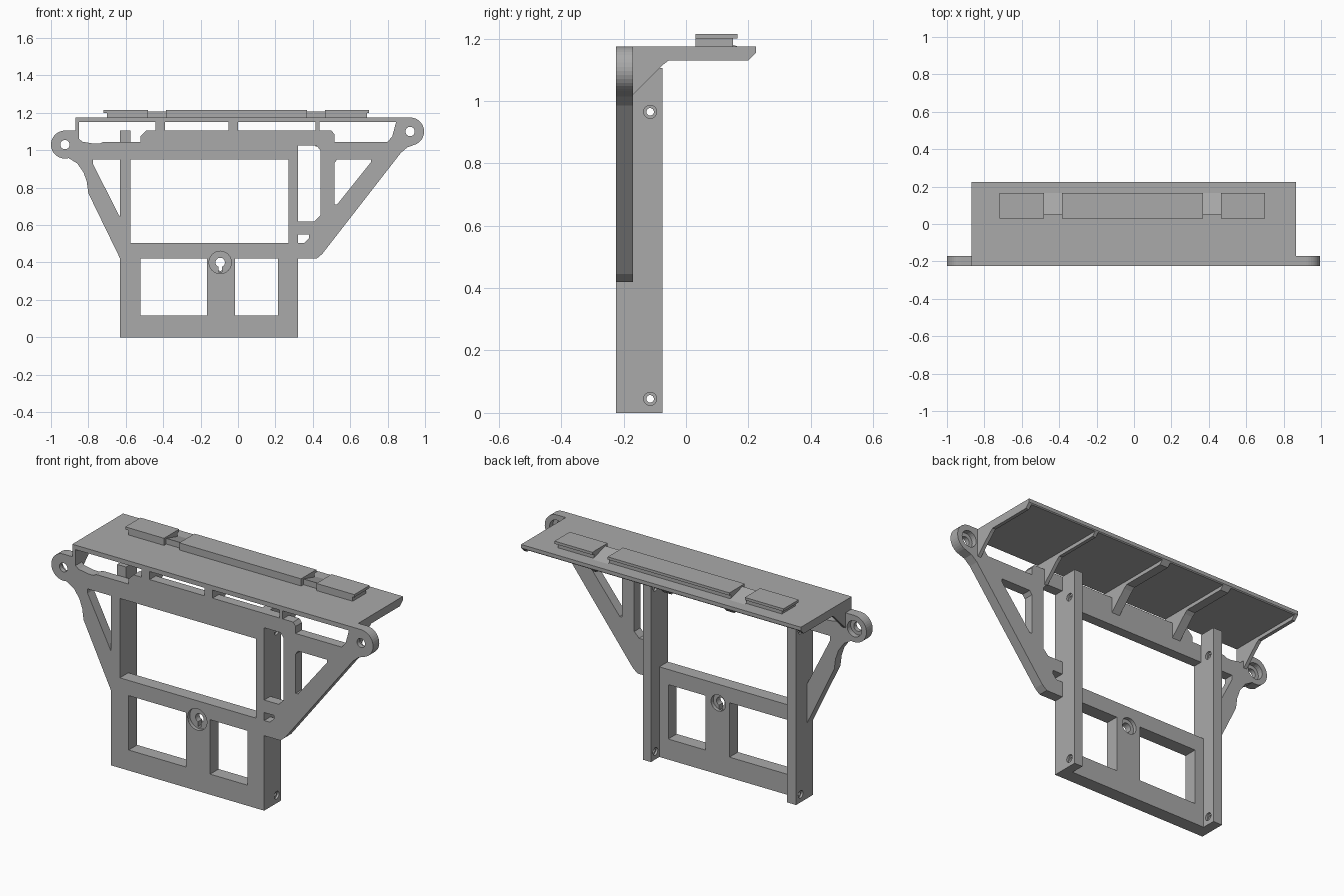
import bpy, bmesh
from math import cos, sin, radians, pi

cube = bpy.data.objects.get("Cube")
if cube:
    bpy.data.objects.remove(cube, do_unlink=True)

grey = bpy.data.materials.new("plain grey")
grey.use_nodes = True
GREY = (0.4, 0.4, 0.4, 1)
grey.diffuse_color = GREY
grey.node_tree.nodes["Principled BSDF"].inputs["Base Color"].default_value = GREY

FRONT, WALL, POST_BACK = -0.225, -0.17, -0.075


def arc(cx, cz, r, a0=0, a1=360, n=24):
    full = a1 - a0 == 360
    steps = n if full else n - 1
    return [(cx + r * cos(radians(a0 + (a1 - a0) * i / steps)),
             cz + r * sin(radians(a0 + (a1 - a0) * i / steps))) for i in range(n)]


def rect(x0, z0, x1, z1):
    return [(x0, z0), (x1, z0), (x1, z1), (x0, z1)]


def sheet(name, loops, y0, y1):
    """Extrude a front outline with holes from y0 to y1."""
    curve = bpy.data.curves.new(name, "CURVE")
    curve.dimensions = "2D"
    curve.fill_mode = "BOTH"
    curve.extrude = (y1 - y0) / 2
    for loop in loops:
        s = curve.splines.new("POLY")
        s.points.add(len(loop) - 1)
        for p, (x, z) in zip(s.points, loop):
            p.co = (x, z, 0, 1)
        s.use_cyclic_u = True
    tmp = bpy.data.objects.new(name + "_curve", curve)
    bpy.context.collection.objects.link(tmp)
    bpy.context.view_layer.update()
    mesh = bpy.data.meshes.new_from_object(
        tmp.evaluated_get(bpy.context.evaluated_depsgraph_get()))
    bpy.data.objects.remove(tmp, do_unlink=True)
    bm = bmesh.new()
    bm.from_mesh(mesh)
    for v in bm.verts:
        x, z, d = v.co
        v.co = (x, (y0 + y1) / 2 - d, z)
    bmesh.ops.remove_doubles(bm, verts=bm.verts, dist=0.0001)
    bmesh.ops.recalc_face_normals(bm, faces=bm.faces)
    return finish(name, bm, mesh)


def finish(name, bm, mesh=None):
    mesh = mesh or bpy.data.meshes.new(name)
    bm.to_mesh(mesh)
    bm.free()
    mesh.materials.clear()
    mesh.materials.append(grey)
    for p in mesh.polygons:
        p.use_smooth = False
        p.material_index = 0
    ob = bpy.data.objects.new(name, mesh)
    bpy.context.collection.objects.link(ob)
    return ob


def side_prism(name, profile, x0, x1):
    """Extrude a (y, z) profile along x."""
    bm = bmesh.new()
    face = bm.faces.new([bm.verts.new((x0, y, z)) for y, z in profile])
    new = bmesh.ops.extrude_face_region(bm, geom=[face])["geom"]
    bmesh.ops.translate(bm, vec=(x1 - x0, 0, 0),
                        verts=[g for g in new if isinstance(g, bmesh.types.BMVert)])
    bmesh.ops.recalc_face_normals(bm, faces=bm.faces)
    return finish(name, bm)


def drill(ob, centre, radius, depth, axis):
    """Cut a round hole centred on a point along x or y."""
    rot = (0, pi / 2, 0) if axis == "x" else (pi / 2, 0, 0)
    bpy.ops.mesh.primitive_cylinder_add(vertices=24, radius=radius, depth=depth,
                                        location=centre, rotation=rot)
    cutter = bpy.context.object
    cutter.hide_render = True
    cutter.data.materials.append(grey)
    mod = ob.modifiers.new("hole", "BOOLEAN")
    mod.operation, mod.solver, mod.object = "DIFFERENCE", "EXACT", cutter
    bpy.context.view_layer.objects.active = ob
    bpy.ops.object.modifier_apply(modifier=mod.name)
    bpy.data.objects.remove(cutter, do_unlink=True)


# Front frame with ears, windows and bracing
outline = ([(-0.63, 0), (0.32, 0), (0.32, 0.42), (0.42, 0.42), (0.45, 0.445),
            (0.87, 0.985), (0.905, 1.015)]
           + arc(0.92, 1.1, 0.075, -65, 90, 16)
           + [(-0.87, 1.175), (-0.87, 1.105)]
           + arc(-0.925, 1.03, 0.075, 90, 285, 20)
           + [(-0.86, 0.93), (-0.825, 0.88), (-0.808, 0.83), (-0.8, 0.77), (-0.63, 0.42)])
low_windows = [rect(-0.52, 0.115, -0.165, 0.42), rect(-0.015, 0.115, 0.215, 0.42)]
keyhole = arc(-0.095, 0.4, 0.025, -65, 245, 20) + [(-0.105, 0.35), (-0.085, 0.35)]
main_window = rect(-0.575, 0.505, 0.27, 0.95)
slot = [(0.32, 0.62), (0.41, 0.62), (0.44, 0.65), (0.44, 1.0), (0.42, 1.025), (0.32, 1.025)]
notch = [(0.32, 0.505), (0.355, 0.505), (0.38, 0.53), (0.38, 0.55), (0.32, 0.55)]
left_brace = [(-0.63, 0.64), (-0.63, 0.95), (-0.775, 0.95), (-0.775, 0.925)]
right_brace = [(0.515, 0.71), (0.53, 0.71), (0.71, 0.935), (0.71, 0.95), (0.53, 0.95), (0.515, 0.93)]
top_left = [(-0.85, 1.15), (-0.85, 1.06), (-0.83, 1.045), (-0.77, 1.035), (-0.74, 1.035),
            (-0.72, 1.045), (-0.52, 1.045), (-0.52, 1.075), (-0.49, 1.105),
            (-0.44, 1.105), (-0.44, 1.15)]
top_right = [(0.435, 1.15), (0.435, 1.105), (0.5, 1.105), (0.515, 1.085), (0.515, 1.045),
             (0.8, 1.045), (0.825, 1.075), (0.845, 1.15)]
frame = sheet("front_frame",
              [outline, main_window, keyhole, slot, notch, left_brace, right_brace,
               top_left, top_right, rect(-0.39, 1.105, -0.05, 1.15),
               rect(0, 1.105, 0.415, 1.15)] + low_windows, FRONT, WALL)

# Ear holes with counterbores at the back, and recess round the keyhole
for x, z in ((0.92, 1.1), (-0.925, 1.03)):
    drill(frame, (x, -0.2, z), 0.025, 0.2, "y")
    drill(frame, (x, WALL, z), 0.045, 0.06, "y")
drill(frame, (-0.095, FRONT, 0.4), 0.06, 0.04, "y")

# Thicker lower panel behind the frame
sheet("lower_panel", [rect(-0.575, 0, 0.27, 0.505), arc(-0.095, 0.4, 0.045)] + low_windows,
      WALL, -0.15)

# Side posts with screw holes
for name, x0, x1 in (("right_post", -0.63, -0.575), ("left_post", 0.27, 0.32)):
    post = sheet(name, [rect(x0, 0, x1, 1.105)], WALL, POST_BACK)
    for z in (0.045, 0.965):
        drill(post, ((x0 + x1) / 2, -0.115, z), 0.012, 0.2, "x")
        for x in (x0, x1):
            drill(post, (x, -0.115, z), 0.021, 0.024, "x")

# Top shelf and its supporting ribs
side_prism("top_shelf", [(WALL, 1.15), (0.22, 1.15), (0.225, 1.155), (0.225, 1.175),
                         (WALL, 1.175)], -0.87, 0.865)
rib = [(WALL, 1.02), (-0.075, 1.115), (-0.055, 1.13), (0.2, 1.13), (0.22, 1.15), (WALL, 1.15)]
for i, (x0, x1) in enumerate(((-0.87, -0.85), (-0.44, -0.39), (-0.05, 0),
                              (0.415, 0.435), (0.845, 0.865))):
    side_prism(f"shelf_rib_{i + 1}", rib, x0, x1)

# Raised rail with overhanging lip, joined by sloped wedges
rail = [(0.03, 1.175), (0.15, 1.175), (0.15, 1.2), (0.165, 1.2), (0.165, 1.215), (0.03, 1.215)]
side_prism("rail_middle", rail, -0.385, 0.37)
for name, x0, x1, b0, b1 in (("rail_right", -0.72, -0.48, -0.7, -0.48),
                             ("rail_left", 0.465, 0.7, 0.465, 0.69)):
    side_prism(name + "_base", [(0.03, 1.175), (0.15, 1.175), (0.15, 1.2), (0.03, 1.2)], b0, b1)
    side_prism(name + "_lip", [(0.03, 1.2), (0.165, 1.2), (0.165, 1.215), (0.03, 1.215)], x0, x1)
for name, x0, x1 in (("right_wedge", -0.48, -0.385), ("left_wedge", 0.37, 0.465)):
    side_prism(name, [(0.05, 1.175), (0.165, 1.175), (0.05, 1.207)], x0, x1)
